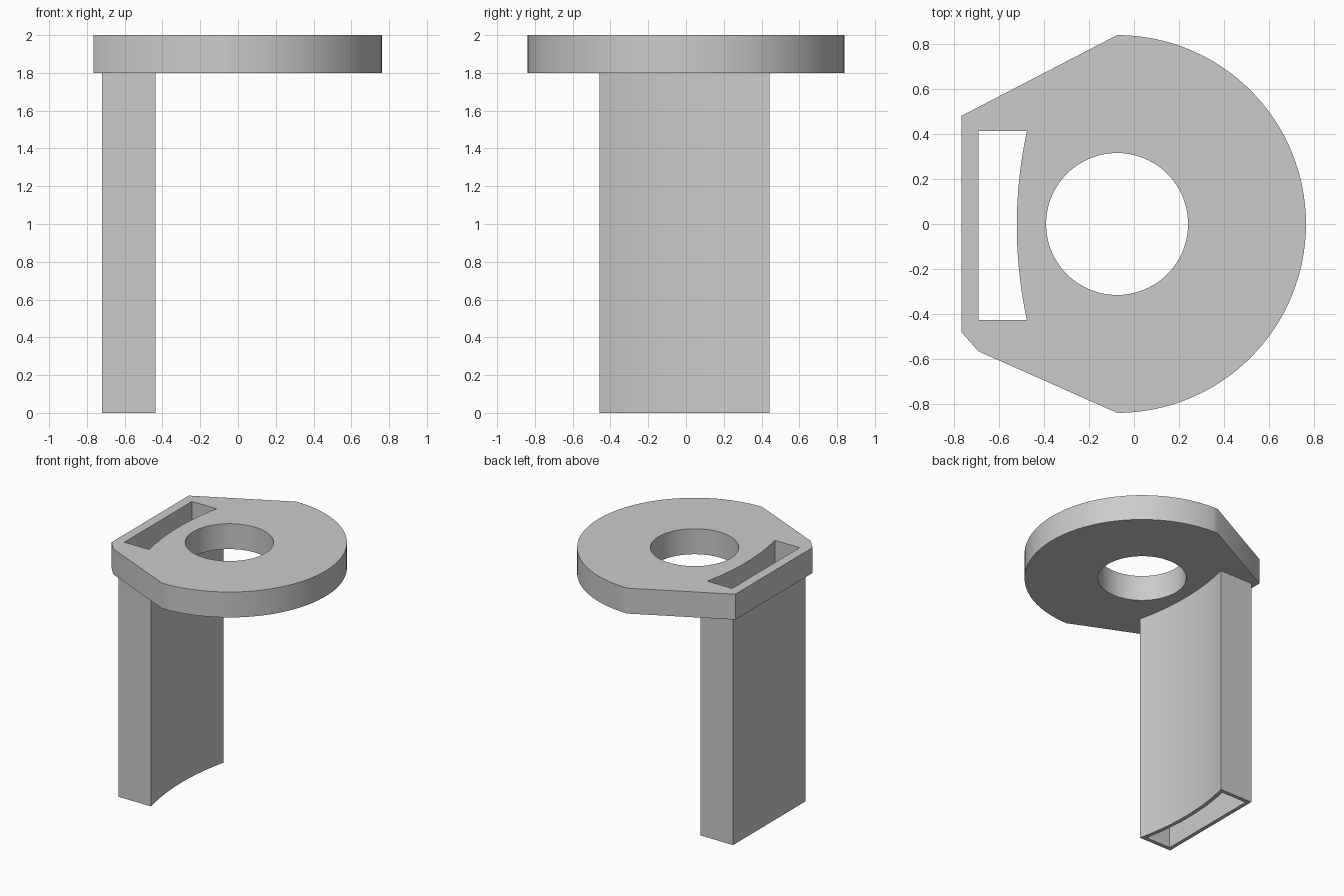
import bpy
import bmesh
from math import asin, cos, sin, pi

cube = bpy.data.objects.get("Cube")
if cube:
    bpy.data.objects.remove(cube, do_unlink=True)

GREY = (0.6, 0.6, 0.6, 1.0)
grey = bpy.data.materials.new("plain grey")
grey.use_nodes = True
grey.diffuse_color = GREY
grey.node_tree.nodes["Principled BSDF"].inputs["Base Color"].default_value = GREY


def arc(cx, cy, radius, start, end, steps):
    """Points along an arc, both ends included."""
    return [(cx + radius * cos(start + (end - start) * i / steps),
             cy + radius * sin(start + (end - start) * i / steps))
            for i in range(steps + 1)]


def sleeve_loop(left, half_width, radius):
    """Rectangle whose right side is hollowed by a large arc."""
    cx, cy = 1.46, -0.007
    a = asin(half_width / radius)
    return [(left, cy - half_width), (left, cy + half_width)] + \
        arc(cx, cy, radius, pi - a, pi + a, 24)


def extrude_profile(name, loops, bottom, top):
    """Fill an outline with holes and extrude it upward."""
    bm = bmesh.new()
    edges = []
    for loop in loops:
        verts = [bm.verts.new((x, y, bottom)) for x, y in loop]
        edges += [bm.edges.new((v, verts[i - 1])) for i, v in enumerate(verts)]
    bmesh.ops.triangle_fill(bm, edges=edges, use_beauty=True)
    result = bmesh.ops.extrude_face_region(bm, geom=bm.faces[:], use_keep_orig=True)
    raised = [g for g in result["geom"] if isinstance(g, bmesh.types.BMVert)]
    bmesh.ops.translate(bm, verts=raised, vec=(0, 0, top - bottom))
    bmesh.ops.recalc_face_normals(bm, faces=bm.faces[:])
    mesh = bpy.data.meshes.new(name)
    bm.to_mesh(mesh)
    bm.free()
    mesh.materials.append(grey)
    obj = bpy.data.objects.new(name, mesh)
    bpy.context.collection.objects.link(obj)
    bpy.ops.object.select_all(action="DESELECT")
    obj.select_set(True)
    bpy.context.view_layer.objects.active = obj
    bpy.ops.object.shade_smooth_by_angle(angle=pi / 6)
    return obj


slot = sleeve_loop(-0.69, 0.42, 1.98)

# Round top plate with a tapered side, centre hole and slot
CX, R = -0.075, 0.838
outline = arc(CX, 0, R, -pi / 2, pi / 2, 64) + [
    (-0.765, 0.48), (-0.765, -0.48), (-0.69, -0.565)]
hole = arc(CX, 0, 0.315, 0, 2 * pi, 96)[:-1]
extrude_profile("top_plate", [outline, hole, slot], 1.8, 2.0)

# Hollow leg hanging below the slot
extrude_profile("hollow_leg", [sleeve_loop(-0.72, 0.45, 1.95), slot], 0.0, 1.8)
